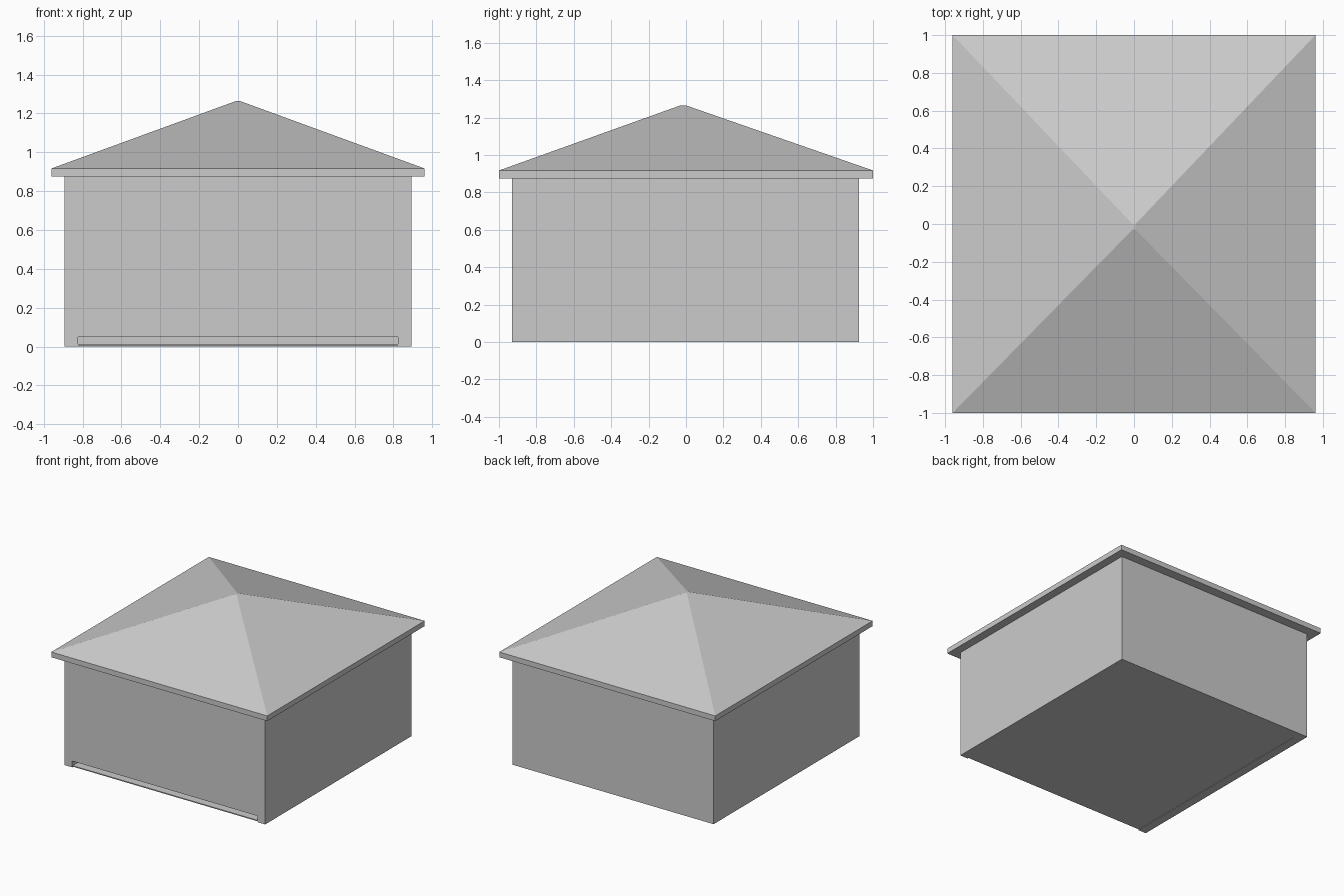
import bpy

if "Cube" in bpy.data.objects:
    bpy.data.objects.remove(bpy.data.objects["Cube"], do_unlink=True)

# One plain grey for the whole building
grey = bpy.data.materials.new("plain grey")
grey.use_nodes = True
colour = (0.6, 0.6, 0.6, 1)
grey.diffuse_color = colour
grey.node_tree.nodes["Principled BSDF"].inputs["Base Color"].default_value = colour


def tapered_box(name, low, high, top_low=None, top_high=None):
    """Box between two corners; its top may shrink to another rectangle."""
    tl, th = top_low or low, top_high or high
    verts = [(x, y, low[2]) for x, y in
             ((low[0], low[1]), (high[0], low[1]), (high[0], high[1]), (low[0], high[1]))]
    verts += [(x, y, high[2]) for x, y in
              ((tl[0], tl[1]), (th[0], tl[1]), (th[0], th[1]), (tl[0], th[1]))]
    faces = [(3, 2, 1, 0), (4, 5, 6, 7)]
    faces += [(i, (i + 1) % 4, (i + 1) % 4 + 4, i + 4) for i in range(4)]
    mesh = bpy.data.meshes.new(name)
    mesh.from_pydata(verts, [], faces)
    mesh.materials.append(grey)
    obj = bpy.data.objects.new(name, mesh)
    bpy.context.collection.objects.link(obj)
    return obj


def cut(target, cutter):
    cutter.hide_render = True
    cutter.hide_viewport = True
    mod = target.modifiers.new(cutter.name, "BOOLEAN")
    mod.operation = "DIFFERENCE"
    mod.solver = "EXACT"
    mod.object = cutter


half_x, front, back, wall = 0.893, -0.93, 0.925, 0.07
eave, fascia_top, peak = 0.875, 0.917, 1.265
inner = half_x - wall

# Hollow walls with a low gap across the front, under the closed door
walls = tapered_box("walls", (-half_x, front, 0), (half_x, back, eave))
cut(walls, tapered_box("room_cutter", (-inner, front + wall, -0.1), (inner, back - wall, 0.85)))
cut(walls, tapered_box("door_gap_cutter", (-inner, front - 0.1, -0.1),
                       (inner, front + wall + 0.02, 0.05)))

# Thin floor slab reaching the door gap
tapered_box("floor", (-inner, front + 0.005, 0.004), (inner, back - wall, 0.012))

# Overhanging fascia slab and hipped roof with a tiny flat peak
tapered_box("fascia", (-0.96, -1, eave), (0.96, 1, fascia_top))
tapered_box("roof", (-0.96, -1, fascia_top), (0.96, 1, peak),
            (-0.008, -0.03), (0.008, 0.0))
